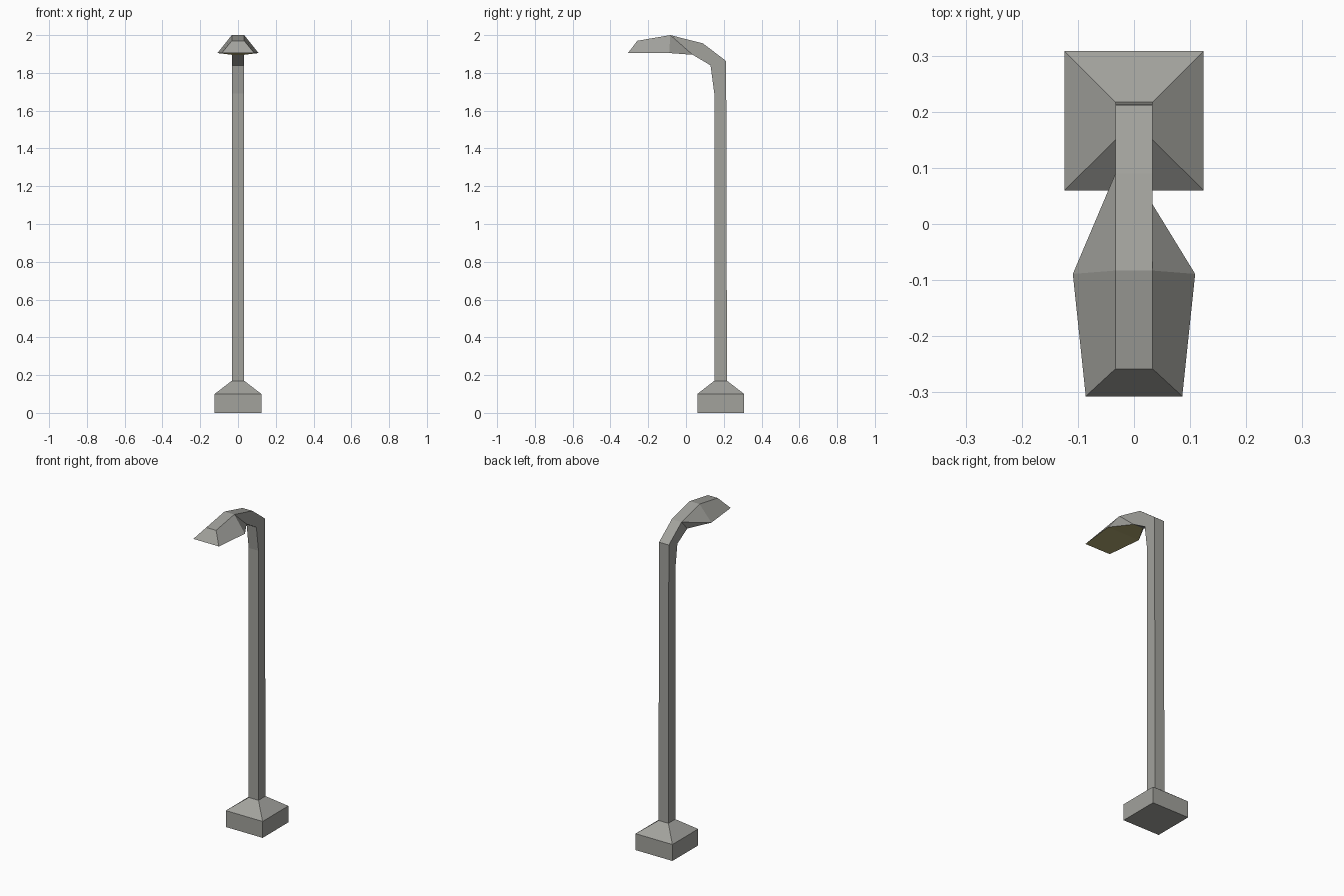
import bpy, bmesh

if "Cube" in bpy.data.objects:
    bpy.data.objects.remove(bpy.data.objects["Cube"])


def material(name, rgb):
    m = bpy.data.materials.new(name)
    m.diffuse_color = (*rgb, 1)
    m.use_nodes = True
    m.node_tree.nodes["Principled BSDF"].inputs["Base Color"].default_value = m.diffuse_color
    return m


METAL = material("grey metal", (0.36, 0.36, 0.335))
GLASS = material("pale yellow lamp", (0.44, 0.39, 0.17))
W = 0.033  # half width of the pole


def make(name, verts, faces, lamp_faces=()):
    me = bpy.data.meshes.new(name)
    me.from_pydata(verts, [], faces)
    me.materials.append(METAL)
    me.materials.append(GLASS)
    for i in lamp_faces:
        me.polygons[i].material_index = 1
    bm = bmesh.new()
    bm.from_mesh(me)
    bmesh.ops.recalc_face_normals(bm, faces=bm.faces)
    bm.to_mesh(me)
    bm.free()
    ob = bpy.data.objects.new(name, me)
    bpy.context.collection.objects.link(ob)
    return ob


# Base: square block with a sloped top
rings = [(0.124, 0.06, 0.308, 0), (0.124, 0.06, 0.308, 0.1), (W, 0.15, 0.217, 0.17)]
verts = [p for h, y0, y1, z in rings
         for p in ((-h, y0, z), (h, y0, z), (h, y1, z), (-h, y1, z))]
faces = [(3, 2, 1, 0), (8, 9, 10, 11)]
for r in (0, 4):
    faces += [(r + i, r + (i + 1) % 4, r + 4 + (i + 1) % 4, r + 4 + i) for i in range(4)]
make("base", verts, faces)

# Pole with bent neck: side profile given width in x
front = [(0.15, 0.17), (0.15, 1.69), (0.13, 1.84), (0.035, 1.896)]
back = [(0.217, 0.17), (0.213, 1.69), (0.212, 1.863), (0.09, 1.956)]
verts = [p for f, b in zip(front, back)
         for p in ((-W, *f), (W, *f), (W, *b), (-W, *b))]
faces = [(3, 2, 1, 0), (12, 13, 14, 15)]
for r in (0, 4, 8):
    faces += [(r + i, r + (i + 1) % 4, r + 4 + (i + 1) % 4, r + 4 + i) for i in range(4)]
make("pole", verts, faces)

# Lamp head: narrow ridge on top flaring to a wide flat underside
half = [(W, 0.09, 1.956), (W, -0.083, 2.0), (W, -0.258, 1.97),
        (W, 0.035, 1.896), (0.109, -0.089, 1.905), (0.086, -0.307, 1.905)]
verts = half + [(-x, y, z) for x, y, z in half]
faces = [
    (0, 1, 7, 6), (1, 2, 8, 7),          # ridge
    (2, 5, 11, 8),                       # nose
    (1, 2, 5, 4), (7, 8, 11, 10),        # sides
    (1, 4, 3), (1, 3, 0),                # right shoulder
    (6, 7, 10), (6, 10, 9),              # left shoulder
    (0, 3, 9, 6),                        # joint with the neck
    (3, 4, 10, 9), (4, 5, 11, 10),       # glowing underside
]
make("lamp_head", verts, faces, lamp_faces=(10, 11))
